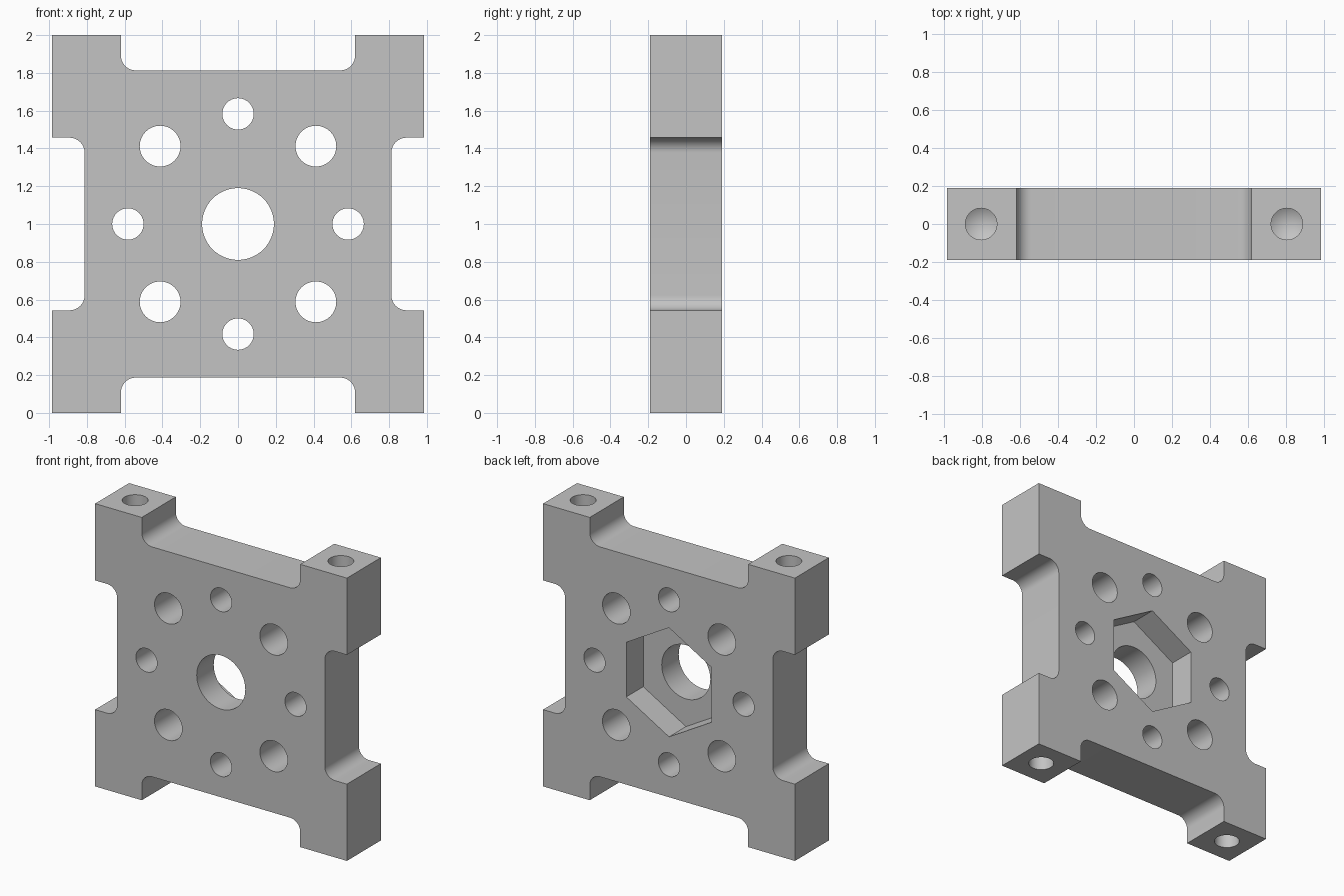
import bpy, bmesh
from math import pi, sin, cos
from mathutils import Matrix, Vector

cube = bpy.data.objects.get("Cube")
if cube:
    bpy.data.objects.remove(cube, do_unlink=True)

HALF_W, HALF_H, HALF_T = 0.985, 1.0, 0.19
FILLET, STEPS = 0.08, 12

grey = bpy.data.materials.new("machined grey")
grey.use_nodes = True
grey.diffuse_color = (0.55, 0.55, 0.55, 1)
grey.node_tree.nodes["Principled BSDF"].inputs["Base Color"].default_value = grey.diffuse_color


def make_object(name, bm):
    bmesh.ops.recalc_face_normals(bm, faces=bm.faces[:])
    mesh = bpy.data.meshes.new(name)
    bm.to_mesh(mesh)
    bm.free()
    mesh.materials.append(grey)
    obj = bpy.data.objects.new(name, mesh)
    bpy.context.collection.objects.link(obj)
    return obj


def arc(cx, cz, start, end):
    angles = [start + (end - start) * i / STEPS for i in range(STEPS + 1)]
    return [(cx + FILLET * cos(a), cz + FILLET * sin(a)) for a in angles]


# Plate outline: one quarter with filleted notches, mirrored to all four
side_x, side_z = 0.812, 0.457
top_x, top_z = 0.62, 0.813
quarter = arc(side_x + FILLET, side_z - FILLET, pi, pi / 2)
quarter += [(HALF_W, side_z), (HALF_W, HALF_H), (top_x, HALF_H)]
quarter += arc(top_x - FILLET, top_z + FILLET, 0, -pi / 2)
outline = (quarter + [(-x, z) for x, z in reversed(quarter)]
           + [(-x, -z) for x, z in quarter] + [(x, -z) for x, z in reversed(quarter)])

bm = bmesh.new()
face = bm.faces.new([bm.verts.new((x, -HALF_T, z + HALF_H)) for x, z in outline])
grown = bmesh.ops.extrude_face_region(bm, geom=[face])["geom"]
bmesh.ops.translate(bm, verts=[v for v in grown if isinstance(v, bmesh.types.BMVert)],
                    vec=(0, 2 * HALF_T, 0))
plate = make_object("mounting_plate", bm)


def cut(location, rotation, radius, depth, sides=64, tip=0):
    """Cut a prism out of the plate, optionally with a drill point at its lower end."""
    bm = bmesh.new()
    bmesh.ops.create_cone(bm, cap_ends=True, segments=sides, radius1=radius,
                          radius2=radius, depth=depth)
    if tip:
        bmesh.ops.recalc_face_normals(bm, faces=bm.faces[:])
        base = [f for f in bm.faces if f.normal.z < -0.9]
        bmesh.ops.poke(bm, faces=base, offset=tip)
    bm.transform(Matrix.Translation(Vector(location)) @ Matrix.Rotation(rotation, 4, 'X'))
    cutter = make_object("cutter", bm)
    cutter.hide_render = True
    mod = plate.modifiers.new("hole", 'BOOLEAN')
    mod.operation, mod.solver, mod.object = 'DIFFERENCE', 'EXACT', cutter
    bpy.context.view_layer.objects.active = plate
    bpy.ops.object.modifier_apply(modifier=mod.name)
    bpy.data.objects.remove(cutter, do_unlink=True)


# Central bore and hexagonal pocket in the back
cut((0, 0, HALF_H), pi / 2, 0.19, 1)
cut((0, 0.25, HALF_H), pi / 2, 0.386, 0.5, sides=6)

# Ring of small and large through holes
for i in range(4):
    a = i * pi / 2
    cut((0.583 * cos(a), 0, HALF_H + 0.583 * sin(a)), pi / 2, 0.083, 1)
    a += pi / 4
    cut((0.583 * cos(a), 0, HALF_H + 0.583 * sin(a)), pi / 2, 0.108, 1)

# Blind drilled holes in the ends of the four corner blocks
for x in (-0.805, 0.805):
    cut((x, 0, 2 * HALF_H - 0.15), 0, 0.083, 0.5, tip=0.05)
    cut((x, 0, 0.15), pi, 0.083, 0.5, tip=0.05)

# Smooth the bores and fillets, keep the machined edges sharp
bpy.ops.object.select_all(action='DESELECT')
plate.select_set(True)
bpy.context.view_layer.objects.active = plate
bpy.ops.object.shade_smooth_by_angle(angle=pi / 6)
